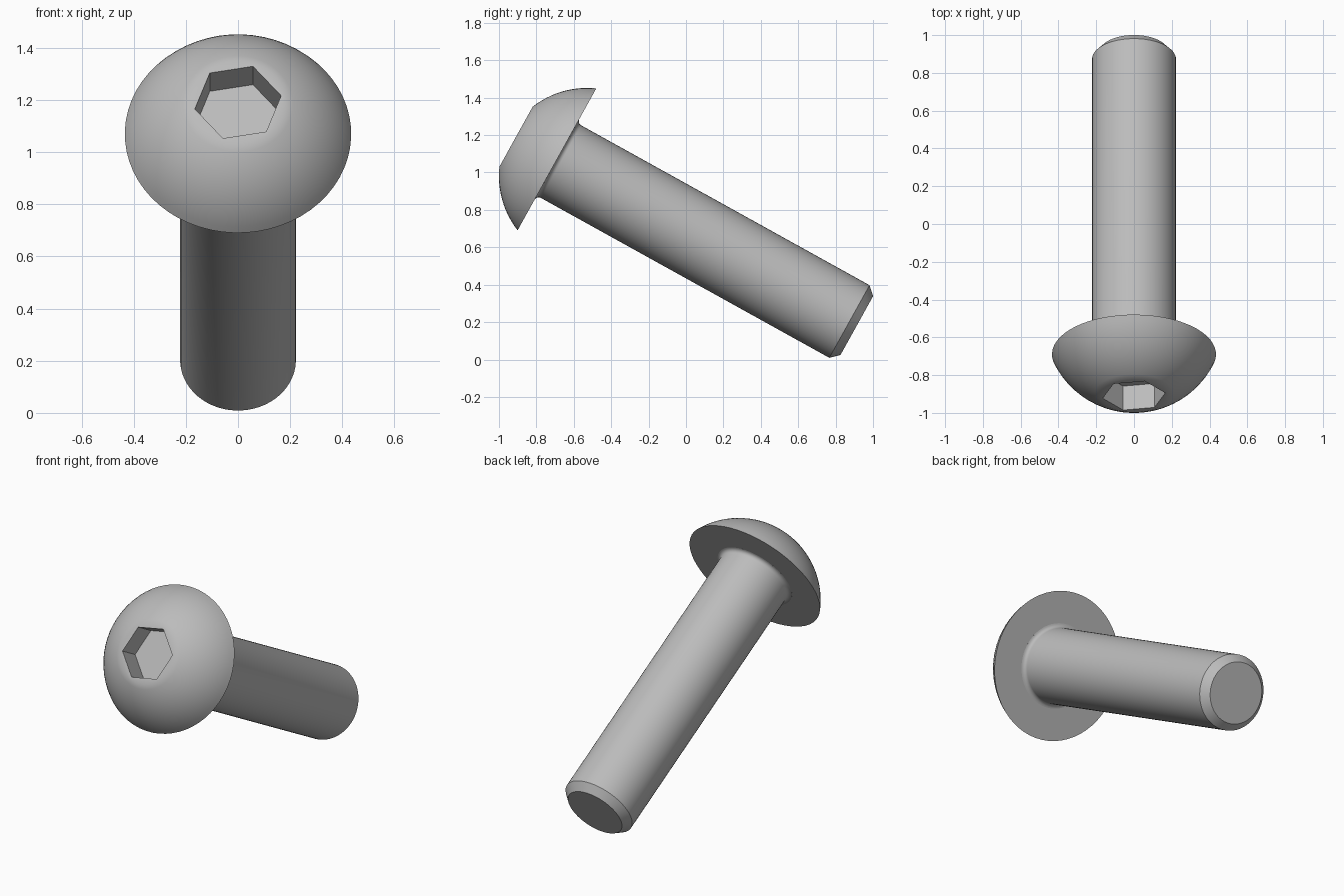
import bpy, bmesh, math
from mathutils import Matrix

SEGMENTS = 60
HEX_TURN = math.radians(10)

cube = bpy.data.objects.get("Cube")
if cube:
    bpy.data.objects.remove(cube)

steel = bpy.data.materials.new("grey steel")
steel.use_nodes = True
GREY = (0.5, 0.5, 0.5, 1)
steel.diffuse_color = GREY
steel.node_tree.nodes["Principled BSDF"].inputs["Base Color"].default_value = GREY

# Places a part along the tilted bolt axis (local z points out of the head)
PLACE = Matrix.Translation((0, -0.69, 1.07)) @ Matrix.Rotation(math.radians(61), 4, 'X')


def hexagon(radius):
    """Radius function tracing a hexagon with the given corner radius."""
    def at(i):
        a = math.radians((i * 360 / SEGMENTS) % 60 - 30)
        return radius * math.cos(math.pi / 6) / math.cos(a)
    return at


def lathe(name, profile):
    """Capped solid from (radius or radius function, height) rings."""
    bm = bmesh.new()
    rings = []
    for radius, height in profile:
        ring = []
        for i in range(SEGMENTS):
            a = HEX_TURN + math.tau * i / SEGMENTS
            r = radius(i) if callable(radius) else radius
            ring.append(bm.verts.new((r * math.cos(a), r * math.sin(a), height)))
        rings.append(ring)
    for low, high in zip(rings, rings[1:]):
        for i in range(SEGMENTS):
            j = (i + 1) % SEGMENTS
            bm.faces.new((low[i], low[j], high[j], high[i]))
    bm.faces.new(rings[0][::-1])
    bm.faces.new(rings[-1])
    bmesh.ops.recalc_face_normals(bm, faces=bm.faces)
    bm.transform(PLACE)
    mesh = bpy.data.meshes.new(name)
    bm.to_mesh(mesh)
    bm.free()
    mesh.materials.append(steel)
    obj = bpy.data.objects.new(name, mesh)
    bpy.context.collection.objects.link(obj)
    bpy.ops.object.select_all(action='DESELECT')
    obj.select_set(True)
    bpy.context.view_layer.objects.active = obj
    bpy.ops.object.shade_smooth_by_angle(angle=math.radians(32))


# Domed head: spherical arc, small flat top, hexagonal socket sunk into it
DOME_R, DOME_DROP, STEPS = 0.472, 0.185, 12
rim = math.atan2(0.434, DOME_DROP)
top = math.asin(0.183 / DOME_R)
dome = []
for k in range(STEPS + 1):
    a = rim + (top - rim) * k / STEPS
    dome.append((DOME_R * math.sin(a), DOME_R * math.cos(a) - DOME_DROP))
socket = hexagon(0.168)
lathe("head", dome + [(socket, 0.25), (socket, 0.105)])

# Shank: fillet under the head, straight body, chamfered tip
SHANK_R, FILLET = 0.222, 0.025
fillet = []
for k in range(6):
    a = math.pi / 2 * k / 5
    fillet.append((SHANK_R + FILLET * (1 - math.sin(a)), -FILLET * (1 - math.cos(a))))
lathe("shank", [(SHANK_R + FILLET, 0.01)] + fillet
      + [(SHANK_R, -1.788), (0.18, -1.833)])
